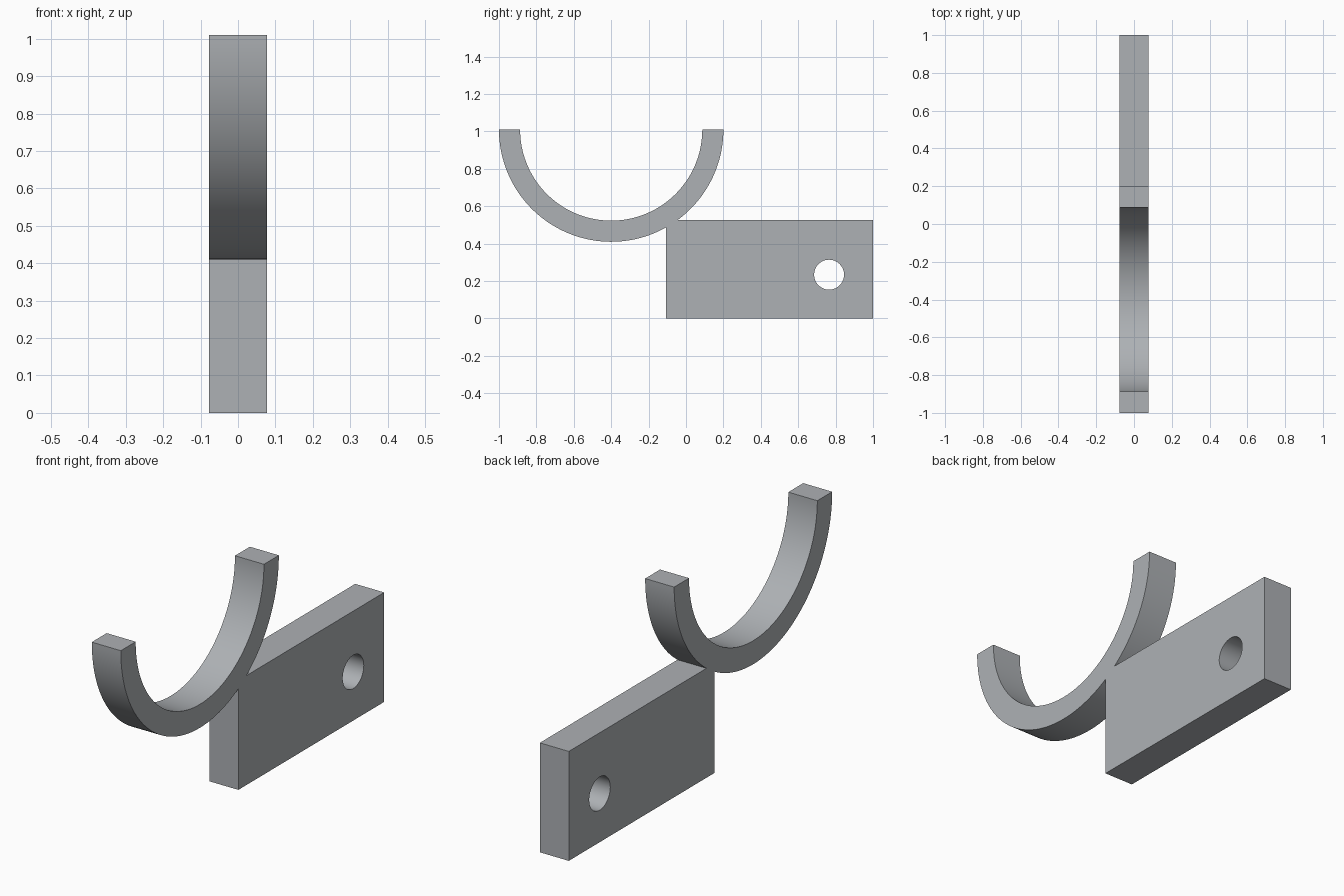
import bpy, bmesh, math

if "Cube" in bpy.data.objects:
    bpy.data.objects.remove(bpy.data.objects["Cube"])

HALF = 0.077                      # half thickness along x
CY, CZ = -0.4, 1.01               # centre of the half ring
R_OUT, R_IN = 0.6, 0.487
Y0, Y1, TOP = -0.107, 1.0, 0.526  # plate extents


def arc(cy, cz, r, a0, a1, n):
    return [(cy + r * math.cos(a0 + (a1 - a0) * i / n),
             cz + r * math.sin(a0 + (a1 - a0) * i / n)) for i in range(n + 1)]


# Angles where the ring's outer curve meets the plate's left side and top
a_left = -math.acos((Y0 - CY) / R_OUT)
a_top = math.asin((TOP - CZ) / R_OUT)

# Hook and plate outline as one profile, plus the bolt hole
outline = (arc(CY, CZ, R_OUT, -math.pi, a_left, 64)
           + [(Y0, 0), (Y1, 0), (Y1, TOP)]
           + arc(CY, CZ, R_OUT, a_top, 0, 32)
           + arc(CY, CZ, R_IN, 0, -math.pi, 96))
hole = arc(0.765, 0.234, 0.08, 0, math.tau, 64)[:-1]

bm = bmesh.new()
edges = []
for loop in (outline, hole):
    vs = [bm.verts.new((-HALF, y, z)) for y, z in loop]
    edges += [bm.edges.new((v, vs[(i + 1) % len(vs)])) for i, v in enumerate(vs)]
bmesh.ops.triangle_fill(bm, edges=edges, use_beauty=True)

# Extrude through the thickness
ext = bmesh.ops.extrude_face_region(bm, geom=bm.faces[:], use_keep_orig=True)
moved = [g for g in ext["geom"] if isinstance(g, bmesh.types.BMVert)]
bmesh.ops.translate(bm, verts=moved, vec=(2 * HALF, 0, 0))
bmesh.ops.recalc_face_normals(bm, faces=bm.faces[:])

mesh = bpy.data.meshes.new("hook_bracket")
bm.to_mesh(mesh)
bm.free()
obj = bpy.data.objects.new("hook_bracket", mesh)
bpy.context.collection.objects.link(obj)

mat = bpy.data.materials.new("steel grey")
mat.diffuse_color = (0.42, 0.44, 0.46, 1)
mat.use_nodes = True
mat.node_tree.nodes["Principled BSDF"].inputs["Base Color"].default_value = mat.diffuse_color
mesh.materials.append(mat)

bpy.context.view_layer.objects.active = obj
obj.select_set(True)
bpy.ops.object.shade_smooth_by_angle(angle=math.radians(25))
